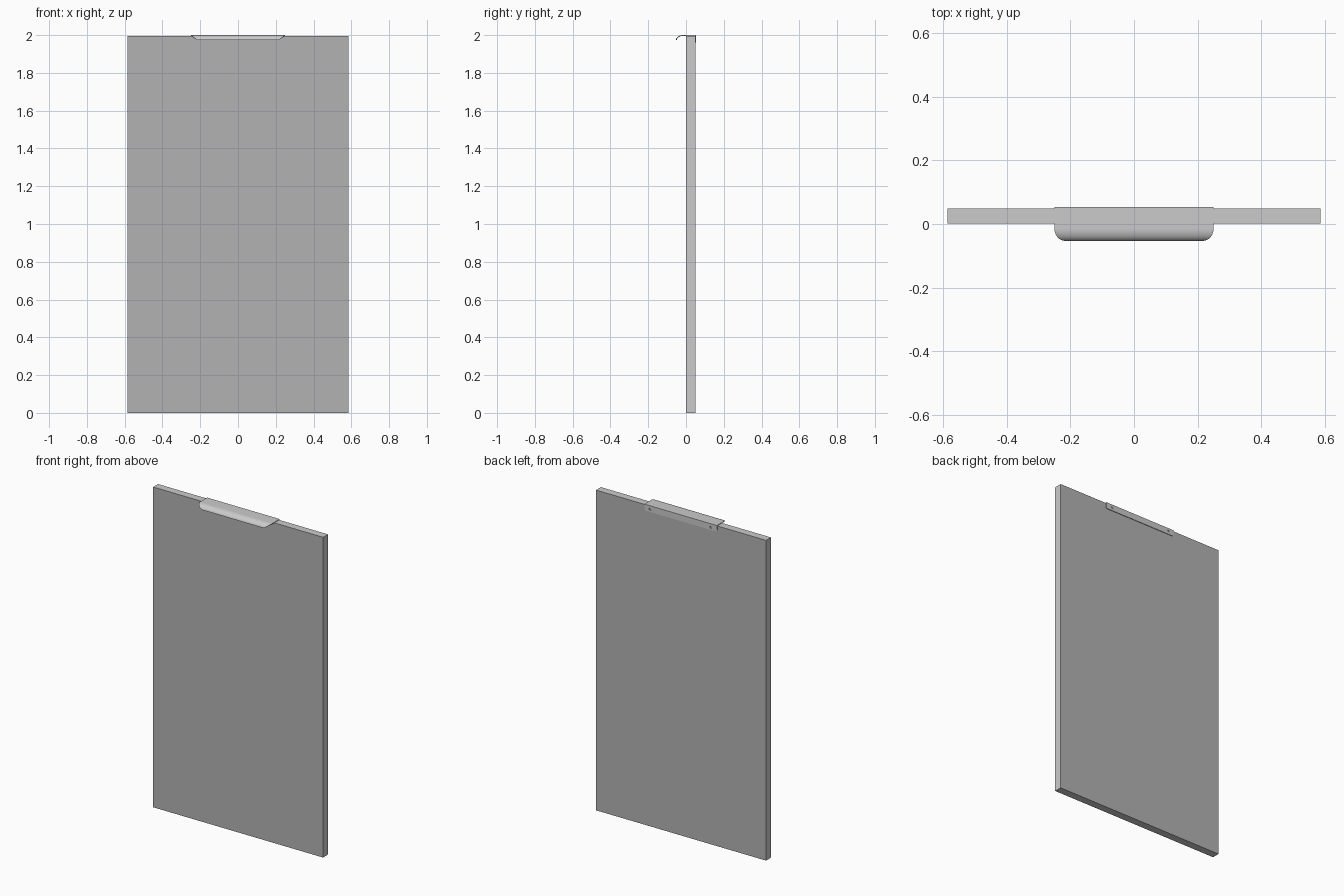
import bpy, bmesh, math

if "Cube" in bpy.data.objects:
    bpy.data.objects.remove(bpy.data.objects["Cube"])

T = 0.004            # sheet metal thickness
W = 0.25             # half width of the handle
YB = 0.053           # back of the handle
TOP = 2.0


def new_object(name, bm):
    bmesh.ops.recalc_face_normals(bm, faces=bm.faces[:])
    mesh = bpy.data.meshes.new(name)
    bm.to_mesh(mesh)
    bm.free()
    obj = bpy.data.objects.new(name, mesh)
    bpy.context.collection.objects.link(obj)
    return obj


def grey(name, value):
    mat = bpy.data.materials.new(name)
    mat.diffuse_color = (value, value, value, 1)
    mat.use_nodes = True
    mat.node_tree.nodes["Principled BSDF"].inputs["Base Color"].default_value = mat.diffuse_color
    return mat


def box(name, x, y0, y1, z0, z1):
    bm = bmesh.new()
    bmesh.ops.create_cube(bm, size=1)
    for v in bm.verts:
        v.co = (v.co.x * 2 * x, (y0 + y1) / 2 + v.co.y * (y1 - y0),
                (z0 + z1) / 2 + v.co.z * (z1 - z0))
    return new_object(name, bm)


# Door panel: darker large faces, light edges
panel = box("door_panel", 0.586, 0.001, YB - T, 0, TOP - T)
panel.data.materials.append(grey("panel_edge", 0.8))
panel.data.materials.append(grey("panel_face", 0.45))
for p in panel.data.polygons:
    p.material_index = 1 if abs(p.normal.y) > 0.5 else 0

# Handle rows: outer point, inner point, half width
rows = []
R = 0.01             # rounded lower corners of the back flange
for i in range(7):
    a = math.radians(90 - 15 * i)
    z = 1.961 + R - R * math.sin(a)
    rows.append(((YB, z), (YB - T, z), W - R + R * math.cos(a)))
rows.append(((YB, TOP), (YB - T, TOP - T), W))

# Curled front lip with rounded corners
ry, rz, yc = 0.039, 0.026, -0.014
for i in range(17):
    a = math.radians(90 * i / 16)
    s, c = math.sin(a), math.cos(a)
    outer = (yc - ry * s, TOP - rz + rz * c)
    inner = (yc - (ry - T) * s, TOP - rz + (rz - T) * c)
    rows.append((outer, inner, W - 0.034 * (1 - c)))

bm = bmesh.new()
rings = [[bm.verts.new((-w, *o)), bm.verts.new((w, *o)),
          bm.verts.new((w, *n)), bm.verts.new((-w, *n))] for o, n, w in rows]
for a, b in zip(rings, rings[1:]):
    for k in range(4):
        m = (k + 1) % 4
        bm.faces.new((a[k], a[m], b[m], b[k]))
bm.faces.new(rings[0])
bm.faces.new(rings[-1])
handle = new_object("edge_handle", bm)

# Screw holes through the back flange
bpy.context.view_layer.objects.active = handle
for x in (-0.21, 0.21):
    bpy.ops.mesh.primitive_cylinder_add(vertices=24, radius=0.008, depth=0.02,
                                        location=(x, YB, 1.979),
                                        rotation=(math.pi / 2, 0, 0))
    cutter = bpy.context.object
    cutter.name = "hole_cutter"
    cutter.hide_render = True
    mod = handle.modifiers.new("hole", 'BOOLEAN')
    mod.operation = 'DIFFERENCE'
    mod.solver = 'EXACT'
    mod.object = cutter
    bpy.context.view_layer.objects.active = handle
    bpy.ops.object.modifier_apply(modifier=mod.name)
    bpy.data.objects.remove(cutter)

bpy.ops.object.select_all(action='DESELECT')
handle.select_set(True)
bpy.context.view_layer.objects.active = handle
bpy.ops.object.shade_smooth_by_angle(angle=math.radians(30))
